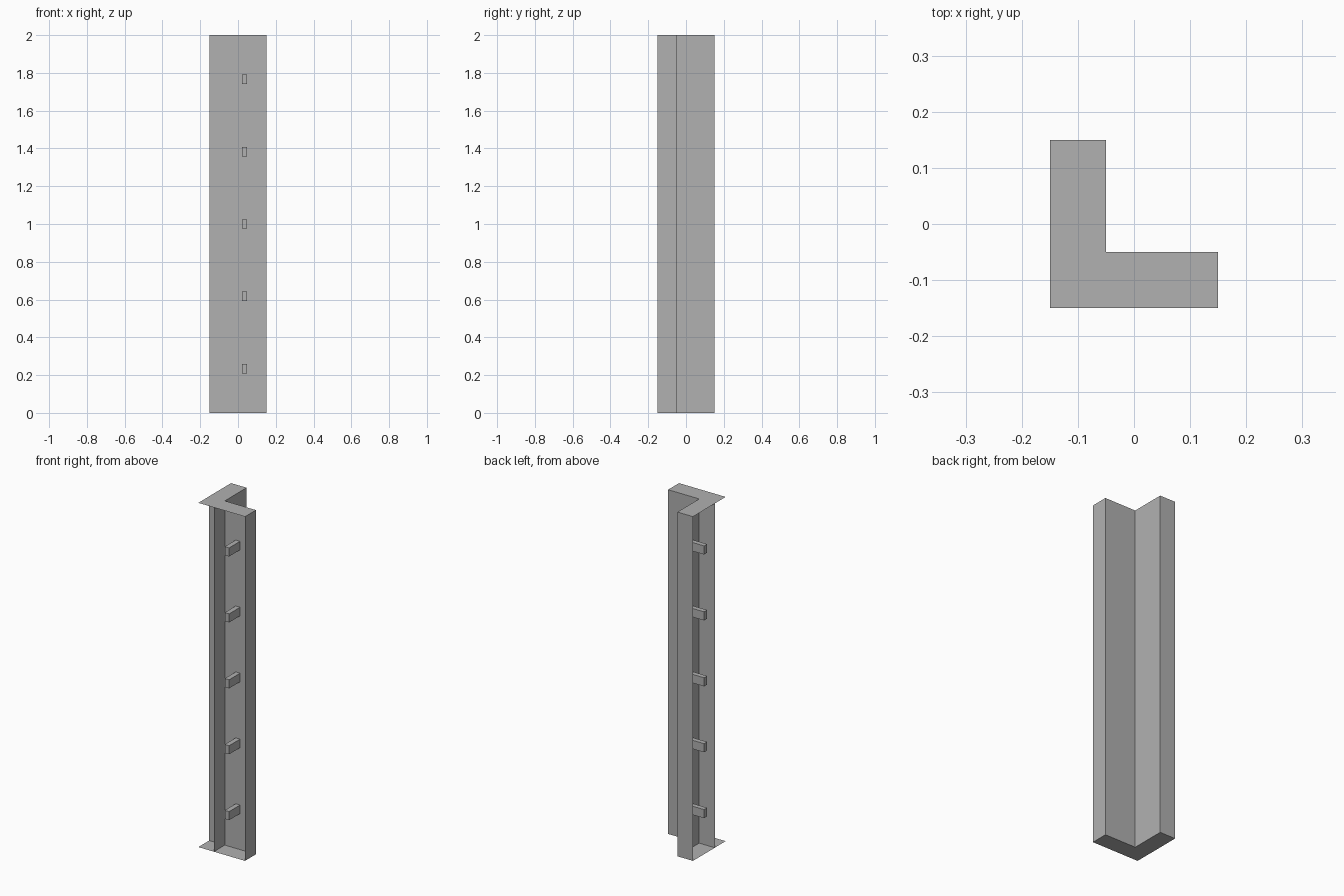
import bpy
import bmesh

cube = bpy.data.objects.get("Cube")
if cube:
    bpy.data.objects.remove(cube, do_unlink=True)

grey = bpy.data.materials.new("plain grey")
grey.use_nodes = True
colour = (0.44, 0.44, 0.44, 1)
grey.diffuse_color = colour
grey.node_tree.nodes["Principled BSDF"].inputs["Base Color"].default_value = colour

OUT, IN, TOP = 0.15, -0.05, 2.0


def finish(name, bm):
    mesh = bpy.data.meshes.new(name)
    bm.to_mesh(mesh)
    bm.free()
    mesh.materials.append(grey)
    obj = bpy.data.objects.new(name, mesh)
    bpy.context.collection.objects.link(obj)
    return obj


def polygon(name, points):
    bm = bmesh.new()
    bm.faces.new([bm.verts.new(p) for p in points])
    return finish(name, bm)


def wall(name, a, b):
    # Upright sheet from a to b, facing to the right of that direction
    return polygon(name, [(*a, 0), (*b, 0), (*b, TOP), (*a, TOP)])


def block(name, low, high):
    bm = bmesh.new()
    bmesh.ops.create_cube(bm, size=1)
    for v in bm.verts:
        v.co = [l + (c + 0.5) * (h - l) for c, l, h in zip(v.co, low, high)]
    return finish(name, bm)


# L-shaped end plates
outline = [(-OUT, -OUT), (OUT, -OUT), (OUT, IN), (IN, IN), (IN, OUT), (-OUT, OUT)]
polygon("top_plate", [(x, y, TOP) for x, y in outline])
polygon("bottom_plate", [(x, y, 0) for x, y in reversed(outline)])

# Crossing webs, open towards the outer faces
wall("long_web_x", (OUT, IN), (-OUT, IN))
wall("long_web_y", (IN, -OUT), (IN, OUT))

# Flanges closing the two arm ends
wall("left_flange", (OUT, -OUT), (OUT, IN))
wall("back_flange", (IN, OUT), (-OUT, OUT))

# Rows of short pegs standing out from both webs
near, far, half = 0.02, 0.048, 0.025
for i in range(5):
    z = 1 + (i - 2) * 0.383
    block(f"front_peg_{i + 1}", (near, -OUT, z - half), (far, IN, z + half))
    block(f"side_peg_{i + 1}", (-OUT, near, z - half), (IN, far, z + half))
